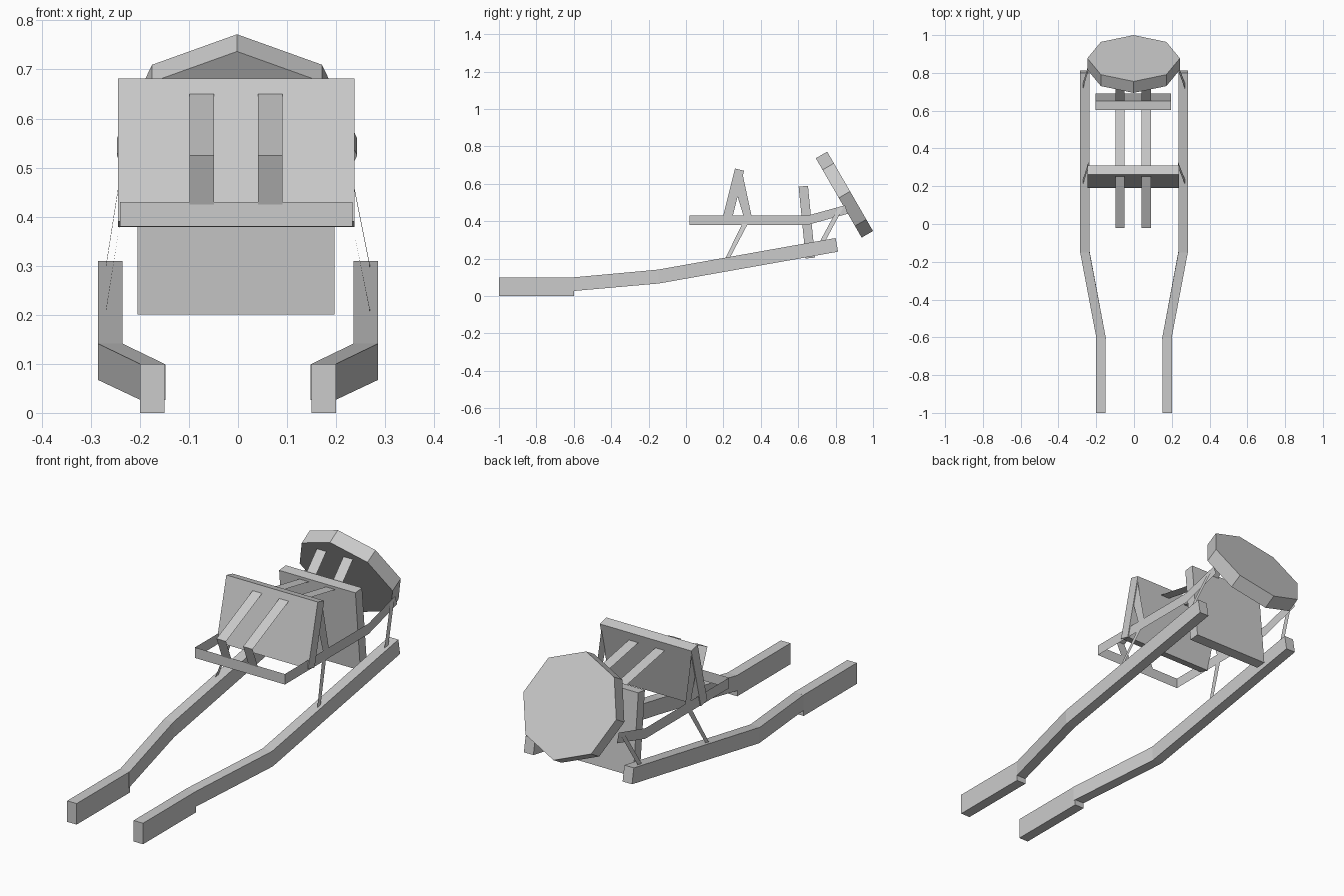
import bpy, bmesh
from math import radians
from mathutils import Matrix

if "Cube" in bpy.data.objects:
    bpy.data.objects.remove(bpy.data.objects["Cube"])

CX = -0.004  # body centre in x


def new_object(name, verts, faces):
    mesh = bpy.data.meshes.new(name)
    mesh.from_pydata(verts, [], faces)
    bm = bmesh.new()
    bm.from_mesh(mesh)
    bmesh.ops.recalc_face_normals(bm, faces=bm.faces)
    bm.to_mesh(mesh)
    bm.free()
    obj = bpy.data.objects.new(name, mesh)
    bpy.context.collection.objects.link(obj)
    return obj


def loft(name, sections):
    """Skin a closed solid through quads of equal corner order."""
    verts = [v for s in sections for v in s]
    n = len(sections)
    faces = [(0, 1, 2, 3), tuple(range(4 * n - 4, 4 * n))]
    for k in range(n - 1):
        a = 4 * k
        for i in range(4):
            j = (i + 1) % 4
            faces.append((a + i, a + j, a + 4 + j, a + 4 + i))
    return new_object(name, verts, faces)


def ribbon(name, edge_a, edge_b):
    """Thin sheet strung between two polylines."""
    n = len(edge_a)
    faces = [(i, i + 1, n + i + 1, n + i) for i in range(n - 1)]
    return new_object(name, edge_a + edge_b, faces)


def tilted_box(name, size, loc, tilt):
    bm = bmesh.new()
    m = (Matrix.Translation(loc) @ Matrix.Rotation(radians(tilt), 4, 'X')
         @ Matrix.Diagonal((*size, 1)))
    bmesh.ops.create_cube(bm, size=1, matrix=m)
    mesh = bpy.data.meshes.new(name)
    bm.to_mesh(mesh)
    bm.free()
    bpy.context.collection.objects.link(bpy.data.objects.new(name, mesh))


def section(x, y_bot, z_bot, y_top, z_top, w=0.025):
    return [(x - w, y_bot, z_bot), (x + w, y_bot, z_bot),
            (x + w, y_top, z_top), (x - w, y_top, z_top)]


for side, s in (("left", -1), ("right", 1)):
    # long runner: straight front grip and bent rear beam
    loft(f"runner_grip_{side}", [section(s * 0.175, -1, 0, -1, 0.1),
                                 section(s * 0.175, -0.6, 0, -0.6, 0.1)])
    loft(f"runner_beam_{side}", [section(s * 0.173, -0.61, 0.026, -0.61, 0.099),
                                 section(s * 0.26, -0.145, 0.067, -0.15, 0.141),
                                 section(s * 0.26, 0.813, 0.237, 0.80, 0.31)])

    # flat side pieces
    x = CX + s * 0.237
    xr = s * 0.27
    ribbon(f"rear_arm_{side}", [(x, 0.65, 0.38), (x, 0.865, 0.44)],
           [(x, 0.65, 0.43), (x, 0.85, 0.485)])
    ribbon(f"panel_brace_{side}", [(x, 0.255, 0.60), (x, 0.307, 0.43)],
           [(x, 0.303, 0.65), (x, 0.35, 0.43)])
    ribbon(f"front_strut_{side}", [(x, 0.30, 0.385), (xr, 0.21, 0.20)],
           [(x, 0.33, 0.385), (xr, 0.235, 0.205)])
    ribbon(f"rear_strut_{side}", [(x, 0.815, 0.475), (xr, 0.715, 0.29)],
           [(x, 0.845, 0.48), (xr, 0.745, 0.295)])

    # flat straps: front loop, middle and rear
    xa, xb = CX + s * 0.07 - 0.025, CX + s * 0.07 + 0.025
    for part, path in (
            ("front_strap", [(0.252, 0.65), (-0.02, 0.525), (0.02, 0.425)]),
            ("middle_strap", [(0.29, 0.63), (0.61, 0.57)]),
            ("rear_strap", [(0.645, 0.57), (0.735, 0.665)])):
        ribbon(f"{part}_{side}", [(xa, y, z) for y, z in path],
               [(xb, y, z) for y, z in path])

# thin U-shaped frame
plan = [(CX - 0.237, 0.65), (CX - 0.237, 0.02), (CX + 0.237, 0.02), (CX + 0.237, 0.65)]
ribbon("frame_band", [(x, y, 0.38) for x, y in plan], [(x, y, 0.43) for x, y in plan])

# front and rear panels
tilted_box("front_panel", (0.482, 0.05, 0.3), (CX, 0.25, 0.53), -14)
tilted_box("rear_panel", (0.402, 0.05, 0.386), (CX, 0.646, 0.395), 5.6)

# octagonal disc at the back
bm = bmesh.new()
bmesh.ops.create_cone(bm, cap_ends=True, segments=8, radius1=0.245, radius2=0.245, depth=0.07,
                      matrix=Matrix.Translation((CX + 0.002, 0.847, 0.542))
                      @ Matrix.Rotation(radians(-60), 4, 'X'))
mesh = bpy.data.meshes.new("rear_disc")
bm.to_mesh(mesh)
bm.free()
bpy.context.collection.objects.link(bpy.data.objects.new("rear_disc", mesh))
